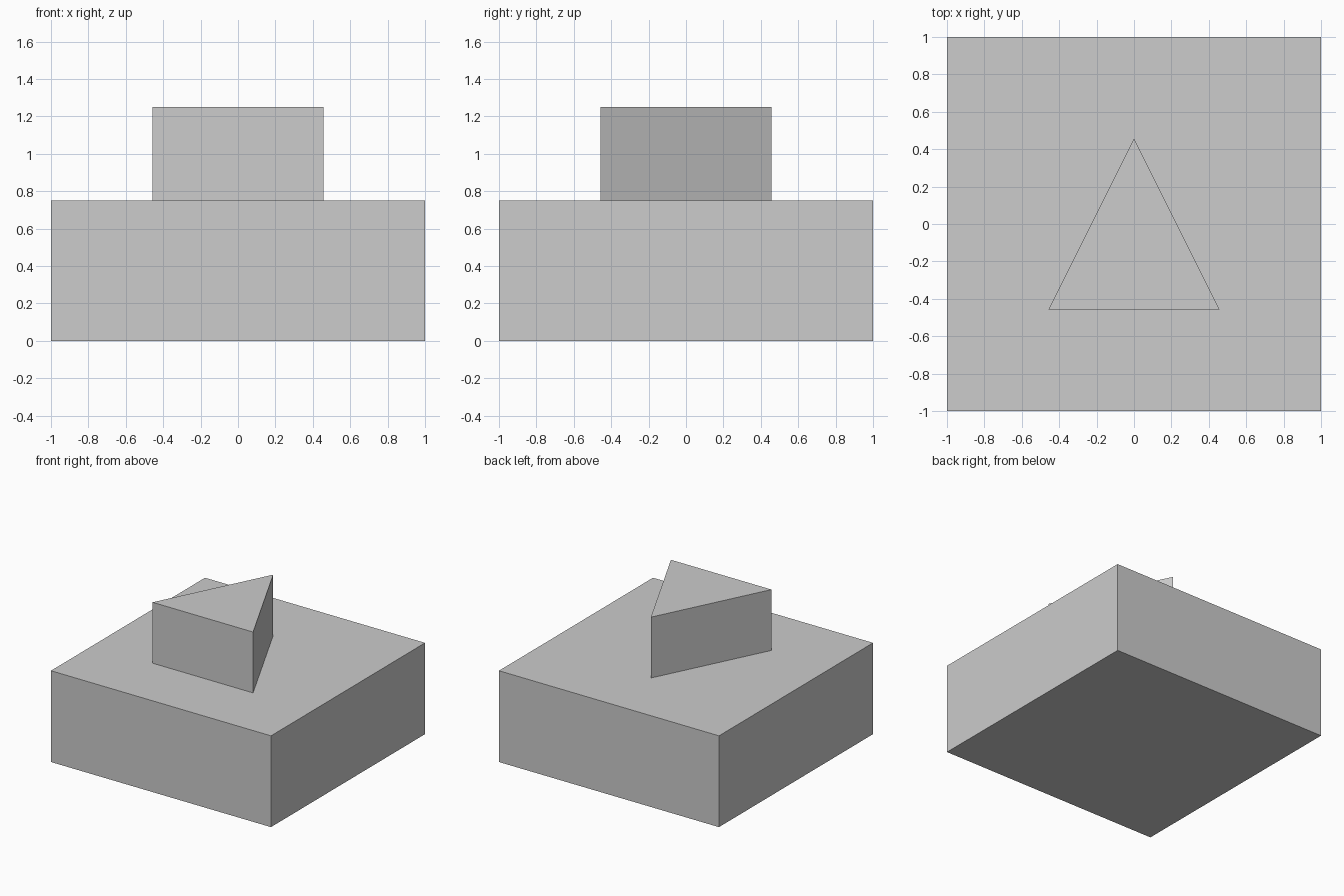
import bpy
import bmesh

cube = bpy.data.objects.get("Cube")
if cube:
    bpy.data.objects.remove(cube, do_unlink=True)

GREY = (0.604, 0.604, 0.604, 1.0)
grey = bpy.data.materials.new("light_grey")
grey.use_nodes = True
grey.diffuse_color = GREY
grey.node_tree.nodes["Principled BSDF"].inputs["Base Color"].default_value = GREY


def prism(name, outline, z0, z1):
    """Extrude a counter-clockwise xy outline from z0 up to z1."""
    bm = bmesh.new()
    base = bm.faces.new([bm.verts.new((x, y, z0)) for x, y in outline])
    top = bmesh.ops.extrude_face_region(bm, geom=[base], use_keep_orig=True)["geom"]
    moved = [v for v in top if isinstance(v, bmesh.types.BMVert)]
    bmesh.ops.translate(bm, verts=moved, vec=(0, 0, z1 - z0))
    bmesh.ops.recalc_face_normals(bm, faces=bm.faces)
    mesh = bpy.data.meshes.new(name)
    bm.to_mesh(mesh)
    bm.free()
    mesh.materials.append(grey)
    obj = bpy.data.objects.new(name, mesh)
    bpy.context.collection.objects.link(obj)
    return obj


# Square base block
prism("base_block", [(-1, -1), (1, -1), (1, 1), (-1, 1)], 0.0, 0.75)

# Triangular block on top, pointing to the back
R = 0.457
prism("triangular_block", [(-R, -R), (R, -R), (0, R)], 0.75, 1.25)
